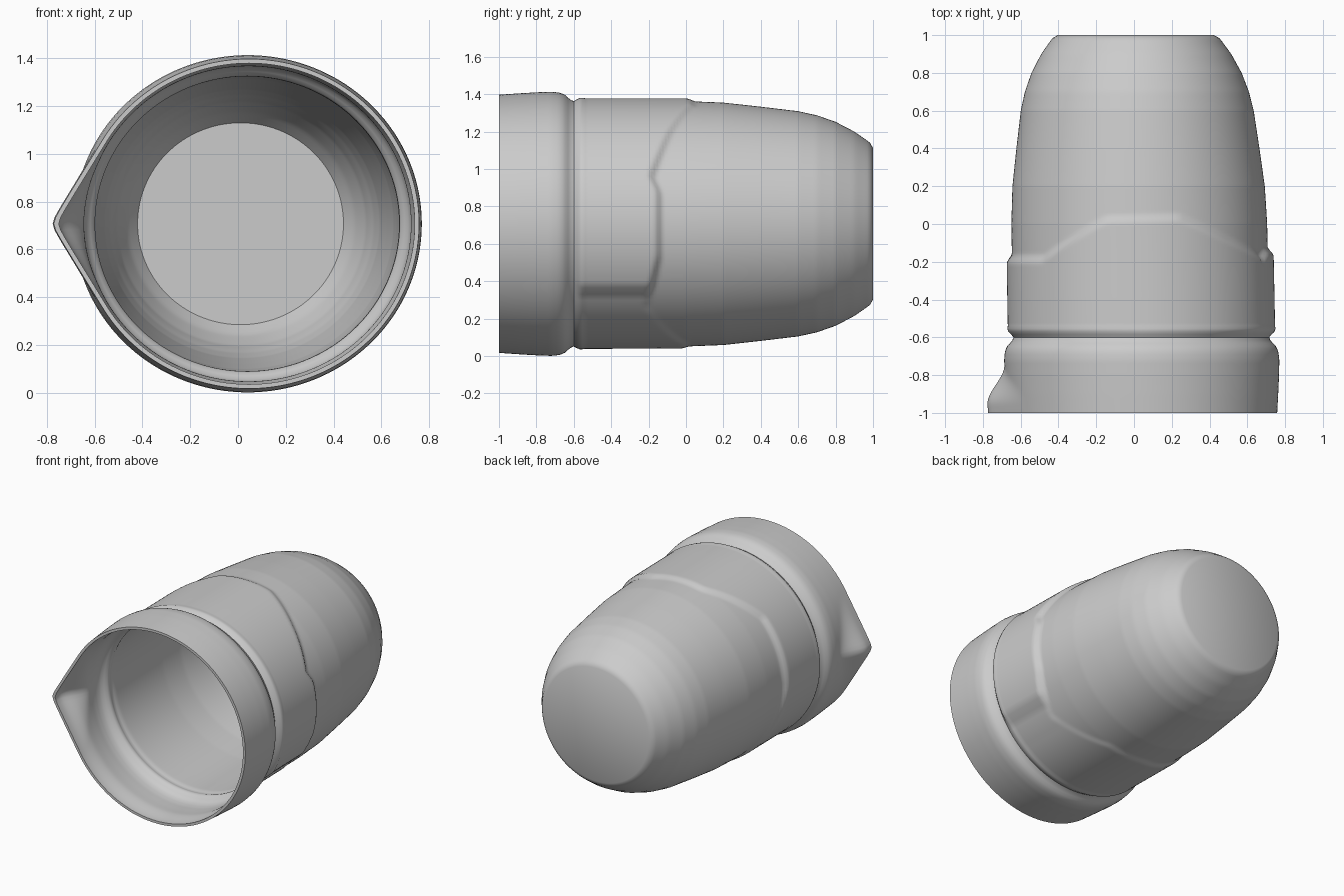
import bpy, bmesh, math

cube = bpy.data.objects.get("Cube")
if cube:
    bpy.data.objects.remove(cube, do_unlink=True)

SEGMENTS = 180
STEPS = 130
CENTRE_Z = 0.707

# Plain body: (distance along the axis, radius)
BODY = [(-1, .69), (-.9, .697), (-.8, .703), (-.72, .706), (-.68, .702), (-.65, .692),
        (-.62, .664), (-.6, .656), (-.575, .665), (-.54, .657), (-.4, .657), (0, .656),
        (.2, .648), (.4, .626), (.6, .602), (.7, .58), (.8, .545), (.9, .493),
        (.97, .444), (.99, .428), (1, .405)]

# Raised band: (angle in degrees, position of its wavy end), (angle, height)
BAND_END = [(0, -.14), (15, -.14), (22, -.18), (47, -.08), (72, .04), (105, .03),
            (138, -.18), (180, -.18), (225, -.1), (260, 0), (285, 0), (318, -.21),
            (345, -.14), (360, -.14)]
BAND_HEIGHT = [(0, .03), (40, .024), (90, .014), (135, .02), (180, .027), (225, .014),
               (270, .011), (310, .004), (324, .008), (332, .034), (360, .03)]


def smooth(t):
    t = max(0, min(1, t))
    return t * t * (3 - 2 * t)


def sample(table, v):
    """Linear lookup in a table of pairs."""
    for (a, p), (b, q) in zip(table, table[1:]):
        if v <= b:
            return p + (q - p) * (v - a) / (b - a)
    return table[-1][1]


def spout(angle, y):
    """Radius factor of two tangents meeting at the pouring lip."""
    reach = 1 + .165 * smooth((-.74 - y) / .22)
    half = math.acos(1 / reach)
    off = math.hypot(angle - math.pi, .025)
    return 1 / math.cos(half - off) if off < half else 1


def band(angle, y):
    deg = math.degrees(angle)
    end = sample(BAND_END, deg)
    return sample(BAND_HEIGHT, deg) * smooth((end + .02 - y) / .05) * smooth((y + .6) / .05)


def ring(bm, y, wall=0, outside=True):
    centre_x = .028 - .018 * y
    radius = sample(BODY, y) - wall
    oval = 1.032 - .012 * smooth(y)
    verts = []
    for i in range(SEGMENTS):
        a = math.tau * i / SEGMENTS
        r = radius * spout(a, y) + (band(a, y) if outside else 0)
        verts.append(bm.verts.new((centre_x + r * oval * math.cos(a), y,
                                   CENTRE_Z + r * math.sin(a))))
    return verts


# Cup: outer wall from base to rim, then inner wall back to the floor
bm = bmesh.new()
rings = [ring(bm, 1 - 2 * i / STEPS) for i in range(STEPS + 1)]
for i in range(STEPS):
    y = -1 + 1.965 * i / (STEPS - 1)
    rings.append(ring(bm, y, .018 + .022 * smooth((y + 1) / .15) - .015 * smooth((y - .7) / .25),
                      outside=False))
for lower, upper in zip(rings, rings[1:]):
    for i in range(SEGMENTS):
        j = (i + 1) % SEGMENTS
        bm.faces.new((lower[i], lower[j], upper[j], upper[i]))
bm.faces.new(rings[0])
bm.faces.new(rings[-1])
bmesh.ops.recalc_face_normals(bm, faces=bm.faces)

mesh = bpy.data.meshes.new("spouted_cup")
bm.to_mesh(mesh)
bm.free()
cup = bpy.data.objects.new("spouted_cup", mesh)
bpy.context.collection.objects.link(cup)
bpy.ops.object.select_all(action='DESELECT')
cup.select_set(True)
bpy.context.view_layer.objects.active = cup
bpy.ops.object.shade_smooth_by_angle(angle=math.radians(40))
